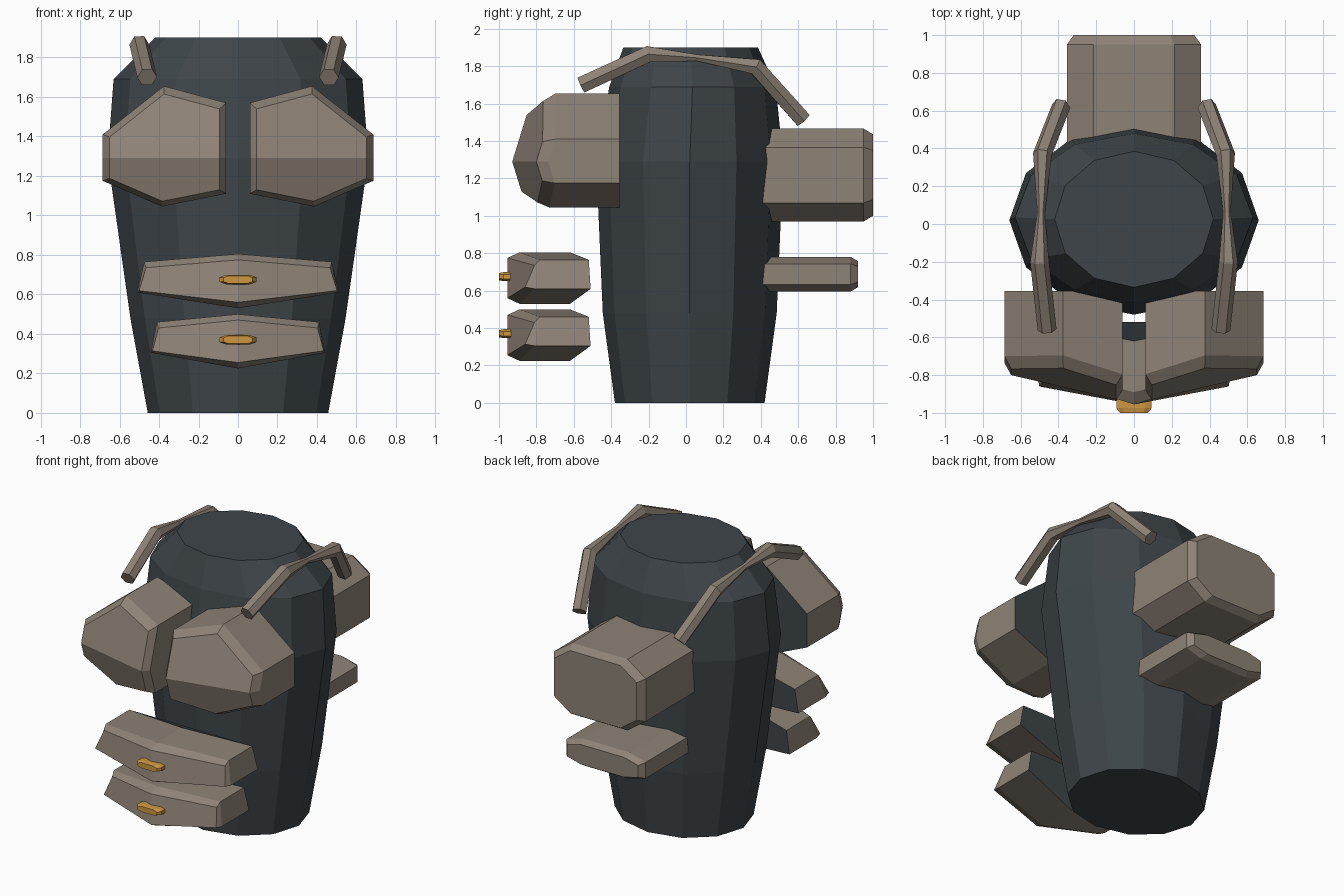
import bpy, bmesh
from math import sin, cos, pi, radians
from mathutils import Vector

cube = bpy.data.objects.get("Cube")
if cube:
    bpy.data.objects.remove(cube)


def material(name, rgb):
    m = bpy.data.materials.new(name)
    m.use_nodes = True
    color = (*rgb, 1)
    m.diffuse_color = color
    bsdf = next(n for n in m.node_tree.nodes if n.type == 'BSDF_PRINCIPLED')
    bsdf.inputs["Base Color"].default_value = color
    bsdf.inputs["Roughness"].default_value = 0.8
    return m


DARK = material("dark slate cloth", (0.048, 0.06, 0.067))
TAN = material("tan canvas", (0.27, 0.225, 0.182))
GOLD = material("brass", (0.61, 0.31, 0.055))


def loft(name, rings, mat, start_mat=None, end_caps=None):
    """Skin equal-sized rings; cap both ends (the last one optionally folded)."""
    bm = bmesh.new()
    rows = [[bm.verts.new(p) for p in ring] for ring in rings]
    n = len(rows[0])
    for a, b in zip(rows, rows[1:]):
        for i in range(n):
            j = (i + 1) % n
            bm.faces.new((a[i], a[j], b[j], b[i]))
    start = bm.faces.new(rows[0])
    if start_mat:
        start.material_index = 1
    for cap in end_caps or [range(n)]:
        bm.faces.new([rows[-1][i] for i in cap])
    bmesh.ops.recalc_face_normals(bm, faces=bm.faces)
    mesh = bpy.data.meshes.new(name)
    bm.to_mesh(mesh)
    bm.free()
    mesh.materials.append(mat)
    if start_mat:
        mesh.materials.append(start_mat)
    obj = bpy.data.objects.new(name, mesh)
    bpy.context.collection.objects.link(obj)
    return obj


# Torso: twelve-sided tapered body (z, x radius, y radius, y centre)
def ellipse(z, rx, ry, cy):
    return [(rx * cos(k * pi / 6), cy + ry * sin(k * pi / 6), z) for k in range(12)]


torso_rings = [(0, .457, .40, .02), (.48, .545, .465, .02), (1.29, .66, .5, .02),
               (1.69, .63, .445, .035), (1.9, .42, .36, .025)]
loft("torso", [ellipse(*r) for r in torso_rings], DARK)

# Chest pouches: front is folded along the middle height and swept back outward
FOLD = 1.29
chest = [(.06, FOLD), (.06, 1.57), (.375, 1.655), (.685, 1.41),
         (.685, FOLD), (.685, 1.175), (.385, 1.045), (.06, 1.11)]


def chest_front(x, z, offset):
    return -.93 + .232 * (x - .09) + .31 * abs(z - FOLD) + offset


for side, sx in (("left", 1), ("right", -1)):
    inset = [(.37 + (x - .37) * .89, FOLD + (z - FOLD) * .89) for x, z in chest]
    rings = [[(sx * x, -.355, z) for x, z in chest],
             [(sx * x, chest_front(x, z, .055), z) for x, z in chest],
             [(sx * x, chest_front(x, z, 0), z) for x, z in inset]]
    loft(side + "_chest_pouch", rings, TAN, DARK,
         [(0, 1, 2, 3, 4), (4, 5, 6, 7, 0)])

# Waist pouches: bent round the front, each with a brass buckle
def waist_half(mid_y, top_y, low_y, shrink):
    """Ring through top middle, left end, bottom middle, right end."""
    top, low = .805 - shrink, .53 + shrink
    ex, et, el = .475 - shrink * .3, .765 - shrink, .61 + shrink * .3
    ex2 = .51 - shrink * .3
    return [(0, mid_y, top), (ex, top_y, et), (ex2, low_y, el),
            (0, mid_y, low), (-ex2, low_y, el), (-ex, top_y, et)]


buckle = [(.093, .012), (.06, .024), (-.06, .024),
          (-.093, .012), (-.093, -.012), (-.06, -.024), (.06, -.024), (.093, -.012)]
for label, width, drop in (("upper", 1, 0), ("lower", .865, .305)):
    rings = [waist_half(-.62, -.52, -.51, 0),
             waist_half(-.89, -.78, -.81, 0),
             waist_half(-.955, -.81, -.86, .03)]
    rings = [[(x * width, y, z - drop) for x, y, z in r] for r in rings]
    loft(label + "_waist_pouch", rings, TAN, DARK, [(0, 1, 2, 3), (3, 4, 5, 0)])
    loft(label + "_buckle",
         [[(x * s, y, .675 - drop + z * s) for x, z in buckle]
          for y, s in ((-.93, 1), (-.975, 1), (-1, .8))], GOLD)

# Back pouches: eight-sided blocks with a bevelled rear face
octagon = [(.215, 1), (.355, .6), (.355, -.6), (.215, -1),
           (-.215, -1), (-.355, -.6), (-.355, .6), (-.215, 1)]


def back_pouch(name, width, z, half, y0, y1, bevel):
    rings = [[(x * width * sx, y, z + h * (half - dz)) for x, h in octagon]
             for y, sx, dz in ((y0, 1, 0), (y1 - bevel, 1, 0), (y1, .9, bevel * .6))]
    loft(name, rings, TAN, DARK)


back_pouch("upper_back_pouch", 1, 1.218, .248, .38, 1, .05)
back_pouch("lower_back_pouch", .86, .688, .093, .39, .92, .04)

# Shoulder straps: hexagonal bars, pinched where they cross the shoulder
path = [((.46, -.56, 1.70), .05), ((.5, -.2, 1.865), .05), ((.492, .06, 1.845), .02),
        ((.485, .37, 1.80), .05), ((.385, .625, 1.515), .05)]
for side, sx in (("left", 1), ("right", -1)):
    points = [Vector((sx * x, y, z)) for (x, y, z), r in path]
    rings = []
    for i, p in enumerate(points):
        ahead = points[min(i + 1, len(points) - 1)]
        behind = points[max(i - 1, 0)]
        tangent = (ahead - behind).normalized()
        across = Vector((1, 0, 0))
        across = (across - tangent * across.dot(tangent)).normalized()
        up = tangent.cross(across)
        rings.append([p + path[i][1] * (across * cos(radians(60 * k)) + up * sin(radians(60 * k)))
                      for k in range(6)])
    loft(side + "_shoulder_strap", rings, TAN)
